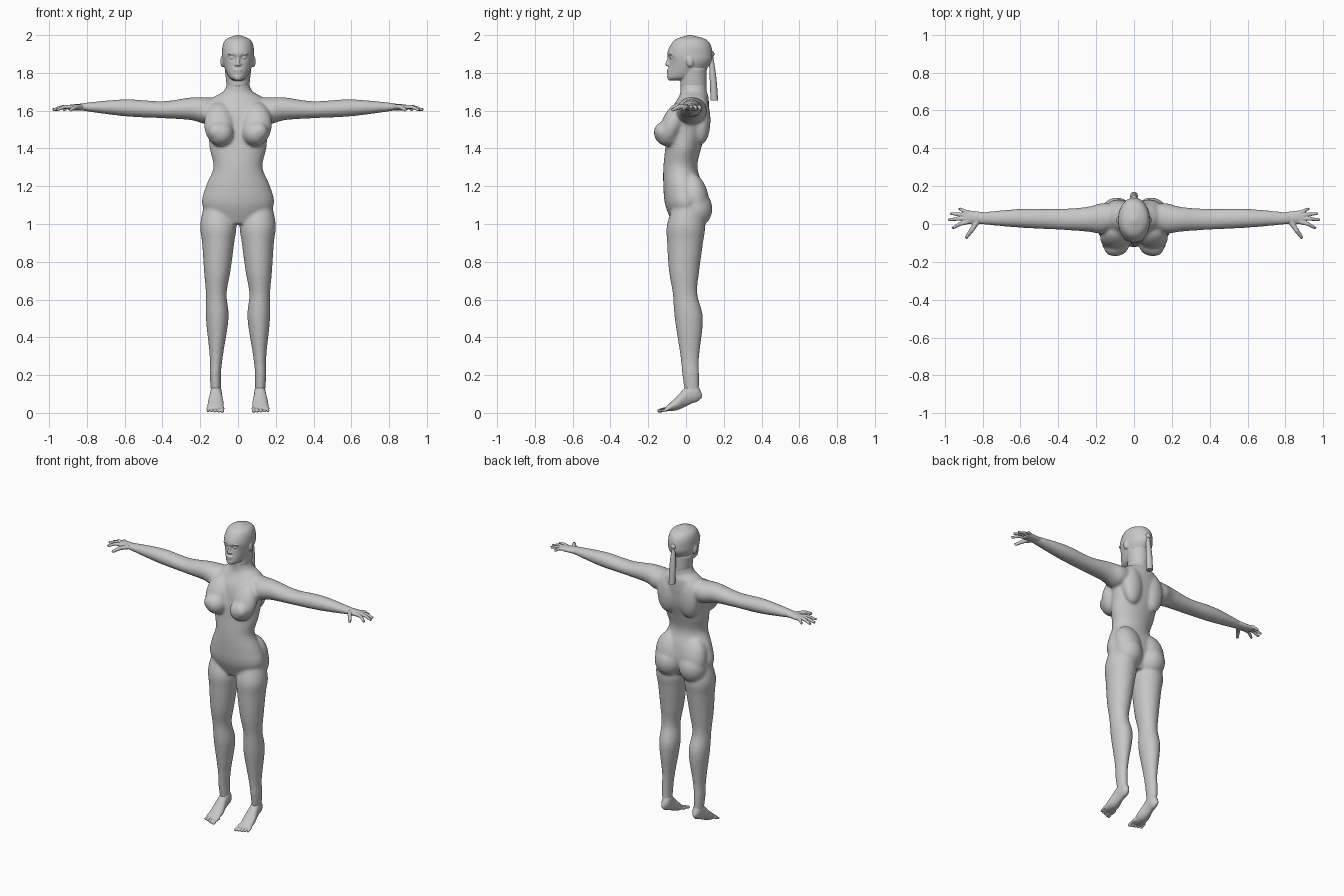
import bpy, bmesh, math
from mathutils import Vector, Matrix

cube = bpy.data.objects.get("Cube")
if cube:
    bpy.data.objects.remove(cube, do_unlink=True)


def material(name, rgb):
    mat = bpy.data.materials.new(name)
    mat.use_nodes = True
    color = (*rgb, 1)
    mat.diffuse_color = color
    mat.node_tree.nodes["Principled BSDF"].inputs["Base Color"].default_value = color
    return mat


clay_grey = material("clay_grey", (.57, .57, .57))
nail_pink = material("nail_pink", (.75, .2, .2))
SIDES = {"left": 1, "right": -1}


def spline(rings, steps=6):
    """Smoothly add cross-sections between the given ones."""
    points = [Vector(ring) for ring in rings]
    padded = [points[0], *points, points[-1]]
    result = []
    for before, start, end, after in zip(padded, points, points[1:], padded[3:]):
        for step in range(steps):
            t = step / steps
            leave, arrive = (end - before) / 2, (after - start) / 2
            bend = (end - start) * 3 - leave * 2 - arrive
            settle = (start - end) * 2 + leave + arrive
            result.append(start + leave * t + bend * t * t + settle * t * t * t)
    return result + [points[-1]]


def loft(bm, axis, rings, side=1, sides=40):
    """Oval sections along an axis: (position, min, max, min, max)."""
    loops = []
    for position, low_a, high_a, low_b, high_b in spline(rings):
        loop = []
        for k in range(sides):
            angle = math.tau * k / sides
            co = [(low_a + high_a + (high_a - low_a) * math.cos(angle)) / 2,
                  (low_b + high_b + (high_b - low_b) * math.sin(angle)) / 2]
            co.insert("xyz".index(axis), position)
            loop.append(bm.verts.new((co[0] * side, co[1], co[2])))
        loops.append(loop)
    for lower, upper in zip(loops, loops[1:]):
        for k in range(sides):
            following = (k + 1) % sides
            bm.faces.new((lower[k], lower[following], upper[following], upper[k]))
    bm.faces.new(loops[0])
    bm.faces.new(loops[-1])
    return [vert for loop in loops for vert in loop]


def symmetric(rings):
    """Upright sections from (height, half width, front, back)."""
    return [(z, -half, half, front, back) for z, half, front, back in rings]


def ball(bm, center, radii, side=1, tilt=0):
    x, y, z = center
    placement = (Matrix.Translation((x * side, y, z)) @ Matrix.Rotation(tilt, 4, "X")
                 @ Matrix.Diagonal((*radii, 1)))
    bmesh.ops.create_uvsphere(bm, u_segments=24, v_segments=16, radius=1, matrix=placement)


def digit(bm, joints, radii, side=1):
    """Tapered finger or toe through a few joints."""
    joints = [Vector((x * side, y, z)) for x, y, z in joints]
    for joint, radius in zip(joints, radii):
        bmesh.ops.create_uvsphere(bm, u_segments=12, v_segments=8, radius=radius,
                                  matrix=Matrix.Translation(joint))
    for start, end, thick, thin in zip(joints, joints[1:], radii, radii[1:]):
        bone = end - start
        turn = bone.to_track_quat("Z", "Y").to_matrix().to_4x4()
        bmesh.ops.create_cone(bm, cap_ends=True, segments=12, radius1=thick, radius2=thin,
                              depth=bone.length,
                              matrix=Matrix.Translation((start + end) / 2) @ turn)


def finish(bm, name, mat, voxel=0, smooth=0):
    """Turn the gathered shapes into one object, blended if a voxel size is given."""
    bmesh.ops.recalc_face_normals(bm, faces=bm.faces)
    mesh = bpy.data.meshes.new(name)
    bm.to_mesh(mesh)
    bm.free()
    mesh.materials.append(mat)
    obj = bpy.data.objects.new(name, mesh)
    bpy.context.collection.objects.link(obj)
    bpy.ops.object.select_all(action="DESELECT")
    obj.select_set(True)
    bpy.context.view_layer.objects.active = obj
    bpy.ops.object.shade_smooth_by_angle(angle=math.radians(40))
    if voxel:
        remesh = obj.modifiers.new("Blend", "REMESH")
        remesh.mode = "VOXEL"
        remesh.voxel_size = voxel
        remesh.use_smooth_shade = True
        soften = obj.modifiers.new("Soften", "SMOOTH")
        soften.factor = .5
        soften.iterations = smooth


# Torso with neck
body = bmesh.new()
loft(body, "z", symmetric([
    (1, .12, -.07, .06), (1.1, .19, -.11, .1), (1.2, .17, -.12, .09),
    (1.3, .13, -.12, .06), (1.4, .15, -.11, .08), (1.5, .16, -.1, .11),
    (1.6, .18, -.08, .12), (1.67, .13, -.04, .12), (1.7, .08, -.03, .11),
    (1.74, .06, -.03, .11), (1.8, .06, -.03, .11)]))
for side in SIDES.values():
    # Bust and chest slope
    ball(body, (.09, -.09, 1.48), (.07, .08, .07), side)
    ball(body, (.11, -.12, 1.49), (.05, .05, .05), side)
    ball(body, (.1, -.07, 1.53), (.08, .06, .12), side, tilt=-.4)
    # Shoulder blade and seat
    ball(body, (.08, .08, 1.55), (.07, .05, .13), side)
    ball(body, (.09, .05, 1.08), (.09, .09, .1), side)
    ball(body, (.09, .05, 1.14), (.09, .07, .13), side, tilt=.2)
    # Leg from ankle to hip
    loft(body, "z", [
        (.07, .09, .14, 0, .07), (.2, .09, .15, -.02, .07), (.3, .08, .15, -.03, .07),
        (.5, .05, .17, -.06, .09), (.63, .06, .17, -.07, .06), (.75, .04, .18, -.09, .07),
        (.9, .02, .19, -.1, .09), (1, .01, .2, -.1, .1), (1.14, .05, .17, -.05, .06)], side)
    # Arm from shoulder to wrist
    loft(body, "x", [
        (.1, -.02, .1, 1.55, 1.67), (.17, -.05, .11, 1.53, 1.67),
        (.25, -.04, .09, 1.55, 1.67), (.4, -.03, .08, 1.56, 1.65),
        (.6, -.02, .08, 1.57, 1.66), (.83, 0, .06, 1.6, 1.64)], side)
finish(body, "body", clay_grey, voxel=.0065, smooth=20)

# Head and upper neck
head = bmesh.new()
skull = loft(head, "z", symmetric([
    (1.76, .02, -.09, 0), (1.78, .05, -.1, .07), (1.85, .08, -.09, .13),
    (1.9, .085, -.1, .14), (1.95, .08, -.08, .13), (1.98, .06, -.05, .1),
    (2, .01, .01, .03)]))
for vert in skull:
    # Hollow the eye sockets
    if vert.co.y < 0:
        across, above = abs(vert.co.x) - .03, vert.co.z - 1.88
        vert.co.y += .016 * math.exp(-(across / .017) ** 2 - (above / .013) ** 2)
loft(head, "z", symmetric([(1.73, .06, -.03, .11), (1.82, .07, -.03, .11)]))

# Nose, lips and chin
digit(head, [(0, -.085, 1.89), (0, -.1, 1.85), (0, -.1, 1.845)], (.007, .009, .01))
ball(head, (0, -.094, 1.814), (.023, .009, .006))
ball(head, (0, -.092, 1.803), (.02, .01, .006))
ball(head, (0, -.086, 1.773), (.02, .013, .013))
for side in SIDES.values():
    # Nostril, eye, brow and ear
    ball(head, (.01, -.093, 1.843), (.008, .01, .007), side)
    ball(head, (.03, -.072, 1.88), (.014, .014, .009), side)
    ball(head, (.034, -.078, 1.9), (.02, .013, .005), side)
    ball(head, (.08, .02, 1.86), (.014, .02, .03), side, tilt=.2)
finish(head, "head", clay_grey, voxel=.004, smooth=4)

# Tied hair hanging behind
hair = bmesh.new()
ball(hair, (0, .13, 1.9), (.02, .02, .02))
loft(hair, "z", symmetric([
    (1.655, .02, .13, .17), (1.78, .02, .125, .16), (1.91, .01, .12, .14)]), sides=12)
finish(hair, "ponytail", clay_grey)

# Each finger's base, knuckle and tip in plan
FINGERS = {
    "little": [(.88, .06), (.9, .07), (.92, .08)],
    "ring": [(.88, .045), (.92, .05), (.965, .055)],
    "middle": [(.88, .03), (.93, .027), (.975, .023)],
    "index": [(.88, .01), (.92, 0), (.955, -.02)],
    "thumb": [(.83, .01), (.86, -.035), (.885, -.07)],
}
for name, side in SIDES.items():
    hand, nails = bmesh.new(), bmesh.new()
    loft(hand, "x", [
        (.78, 0, .06, 1.6, 1.64), (.86, 0, .07, 1.6, 1.635), (.9, 0, .07, 1.605, 1.63)], side)
    for finger, plan in FINGERS.items():
        size = 1.25 if finger == "thumb" else 1
        joints = [(x, y, z) for (x, y), z in zip(plan, (1.62, 1.62, 1.605))]
        digit(hand, joints, [radius * size for radius in (.012, .01, .0075)], side)
        tip = Vector(joints[-1]) + Vector((.002, 0, .004)) * size
        ball(nails, tip, (.0065, .0055, .004), side)
    finish(hand, name + "_hand", clay_grey, voxel=.0035, smooth=3)
    finish(nails, name + "_fingernails", nail_pink)

    # Foot resting on the ball, heel raised
    foot = bmesh.new()
    loft(foot, "y", [
        (-.11, .08, .16, .008, .03), (-.05, .076, .16, .014, .085),
        (0, .085, .15, .035, .14), (.03, .086, .146, .05, .16),
        (.06, .09, .14, .06, .15), (.084, .11, .125, .08, .1)], side)
    for toe in range(5):
        x, reach = .083 + .019 * toe, .006 * toe - .143
        radius = .0115 - .0008 * toe
        digit(foot, [(x, -.09, .024), (x, reach + .02, .018), (x, reach, .011)],
              (radius, radius * .8, radius * .9), side)
    finish(foot, name + "_foot", clay_grey, voxel=.0032, smooth=3)
